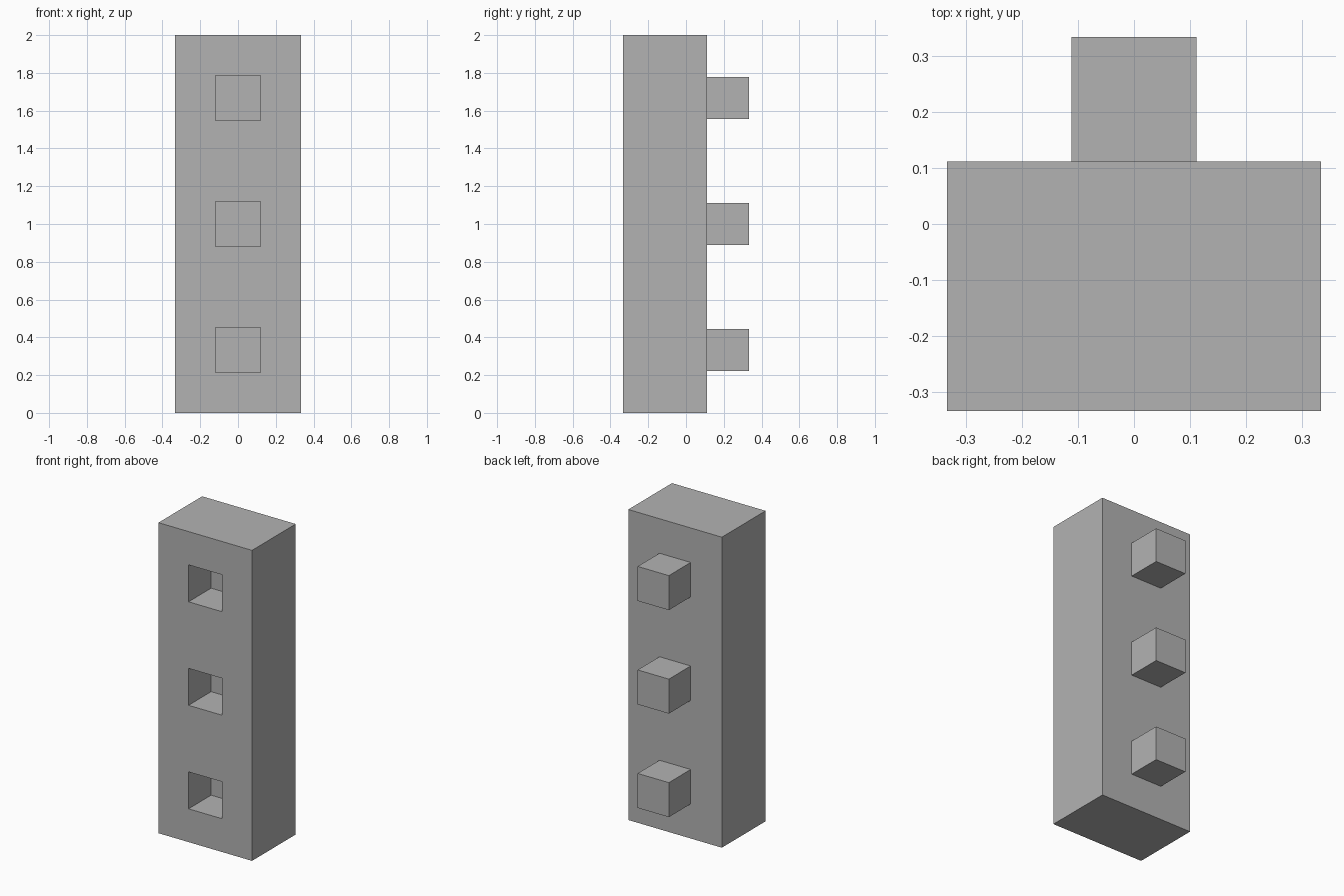
import bpy
import bmesh
from mathutils import Matrix, Vector

old = bpy.data.objects.get("Cube")
if old:
    bpy.data.objects.remove(old, do_unlink=True)

grey = bpy.data.materials.new("plain grey")
grey.use_nodes = True
grey.diffuse_color = (0.45, 0.45, 0.45, 1)
grey.node_tree.nodes["Principled BSDF"].inputs["Base Color"].default_value = grey.diffuse_color

UNIT = 2 / 9
SOCKET = 0.238
DEPTH = 0.23
FRONT, BACK = -1.5 * UNIT, 0.5 * UNIT
LEVELS = [1 / 3, 1, 5 / 3]


def box(name, low, high):
    """Axis-aligned box between two corners."""
    low, high = Vector(low), Vector(high)
    bm = bmesh.new()
    bmesh.ops.create_cube(bm, size=1, matrix=Matrix.Translation((low + high) / 2)
                          @ Matrix.Diagonal((*(high - low), 1)))
    mesh = bpy.data.meshes.new(name)
    bm.to_mesh(mesh)
    bm.free()
    mesh.materials.append(grey)
    obj = bpy.data.objects.new(name, mesh)
    bpy.context.collection.objects.link(obj)
    return obj


# Main block
block = box("block", (-1.5 * UNIT, FRONT, 0), (1.5 * UNIT, BACK, 2))

for i, z in enumerate(LEVELS, 1):
    # Peg on the back
    h = UNIT / 2
    box(f"peg_{i}", (-h, BACK, z - h), (h, BACK + UNIT, z + h))

    # Matching square socket in the front
    s = SOCKET / 2
    cutter = box(f"socket_cutter_{i}", (-s, FRONT - 0.1, z - s), (s, FRONT + DEPTH, z + s))
    cutter.hide_render = True
    cutter.hide_viewport = True
    cut = block.modifiers.new(f"socket_{i}", 'BOOLEAN')
    cut.operation = 'DIFFERENCE'
    cut.solver = 'EXACT'
    cut.object = cutter
